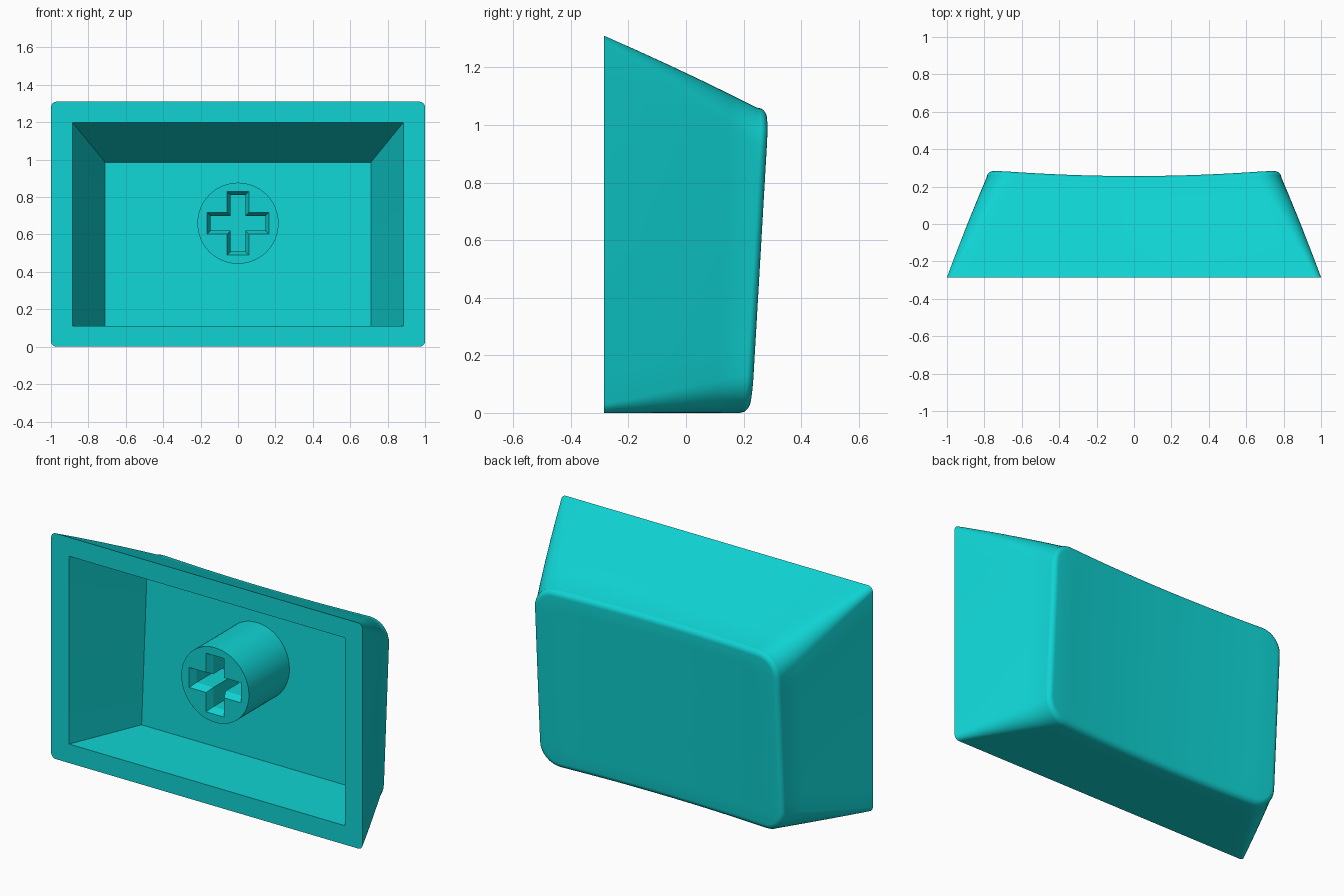
import bpy, bmesh, math

if "Cube" in bpy.data.objects:
    bpy.data.objects.remove(bpy.data.objects["Cube"])

FRONT = -0.285
FILLET = 0.035

mat = bpy.data.materials.new("turquoise plastic")
mat.diffuse_color = (0.005, 0.65, 0.65, 1)
mat.use_nodes = True
mat.node_tree.nodes["Principled BSDF"].inputs["Base Color"].default_value = mat.diffuse_color


def finish(name, bm, smooth=True):
    bmesh.ops.remove_doubles(bm, verts=bm.verts, dist=1e-5)
    bmesh.ops.recalc_face_normals(bm, faces=bm.faces)
    me = bpy.data.meshes.new(name)
    bm.to_mesh(me)
    bm.free()
    me.materials.append(mat)
    ob = bpy.data.objects.new(name, me)
    bpy.context.collection.objects.link(ob)
    if smooth:
        bpy.ops.object.select_all(action='DESELECT')
        ob.select_set(True)
        bpy.context.view_layer.objects.active = ob
        bpy.ops.object.shade_smooth_by_angle(angle=math.radians(30))
    return ob


def outline(hw, z0, z1, r, arc=8, nx=24, nz=10):
    """Rounded rectangle in x, z; the point count never depends on its size."""
    corners = [(hw - r, z1 - r, 0), (-hw + r, z1 - r, 90),
               (-hw + r, z0 + r, 180), (hw - r, z0 + r, 270)]
    arcs = [[(cx + r * math.cos(math.radians(a + 90 * i / arc)),
              cz + r * math.sin(math.radians(a + 90 * i / arc)))
             for i in range(arc + 1)] for cx, cz, a in corners]
    pts = []
    for k in range(4):
        pts += arcs[k]
        (ax, az), (bx, bz) = arcs[k][-1], arcs[(k + 1) % 4][0]
        n = (nx, nz)[k % 2]
        pts += [(ax + (bx - ax) * i / n, az + (bz - az) * i / n) for i in range(1, n)]
    return pts


def bridge(bm, a, b):
    n = len(a)
    for i in range(n):
        j = (i + 1) % n
        bm.faces.new((a[i], a[j], b[j], b[i]))


def dish(x, z):
    """Tilted, cylindrically hollowed finger surface."""
    return 0.197 + 0.058 * z + 0.053 * x * x


def cavity_floor(z):
    return 0.124 + 0.057 * z


# Cap: one stack of rings from cavity floor, over the rim, up the sides to the dish
rings = [[(x, cavity_floor(z), z) for x, z in outline(0.71, 0.11, 0.985, 0)],
         [(x, FRONT, z) for x, z in outline(0.885, 0.11, 1.20, 0)]]
for i in range(6):                                   # tapered outer walls
    t = i / 5
    rings.append([(x, FRONT + t * (dish(x, z) - FILLET - FRONT), z) for x, z in
                  outline(1 - 0.212 * t, 0, 1.31 - 0.25 * t, 0.03 + 0.10 * t)])
for i in range(1, 7):                                # rounded edge
    a = math.pi / 2 * i / 6
    d = FILLET * (1 - math.cos(a))
    rings.append([(x, dish(x, z) - FILLET * (1 - math.sin(a)), z) for x, z in
                  outline(0.788 - d, d, 1.06 - d, 0.13 - d)])
edge = rings[-1]
for s in (0.85, 0.7, 0.55, 0.4, 0.25, 0.1):          # hollowed top
    pts = [(x * s, 0.53 + (z - 0.53) * s) for x, _, z in edge]
    rings.append([(x, dish(x, z), z) for x, z in pts])

bm = bmesh.new()
loops = [[bm.verts.new(p) for p in ring] for ring in rings]
for a, b in zip(loops, loops[1:]):
    bridge(bm, a, b)
bm.faces.new(loops[0])
bm.faces.new(loops[-1])
finish("key_cap", bm)

# Stem: round post with a cross-shaped socket
CZ, R = 0.66, 0.217
bm = bmesh.new()
post = [[bm.verts.new((R * math.cos(k * math.tau / 64), y, CZ + R * math.sin(k * math.tau / 64)))
         for k in range(64)] for y in (-0.21, 0.185)]
bridge(bm, *post)
for ring in post:
    bm.faces.new(ring)
stem = finish("stem", bm)


def cross(bm, y, d):
    w, h, lx, lz = 0.058 - d, 0.058 - d, 0.166 - d, 0.17 - d
    q = [(lx, h), (w, h), (w, lz)]
    pts = q + [(-x, z) for x, z in q[::-1]] + [(-x, -z) for x, z in q] + [(x, -z) for x, z in q[::-1]]
    return [bm.verts.new((x, y, CZ + z)) for x, z in pts]


bm = bmesh.new()
layers = [cross(bm, y, d) for y, d in ((-0.25, 0), (-0.21, 0), (-0.17, 0.019), (0.05, 0.019))]
for a, b in zip(layers, layers[1:]):
    bridge(bm, a, b)
bm.faces.new(layers[0])
bm.faces.new(layers[-1])
cutter = finish("socket_cutter", bm, smooth=False)
cutter.hide_render = True
cutter.hide_set(True)
mod = stem.modifiers.new("socket", 'BOOLEAN')
mod.operation = 'DIFFERENCE'
mod.solver = 'EXACT'
mod.object = cutter
stem.modifiers.move(len(stem.modifiers) - 1, 0)
